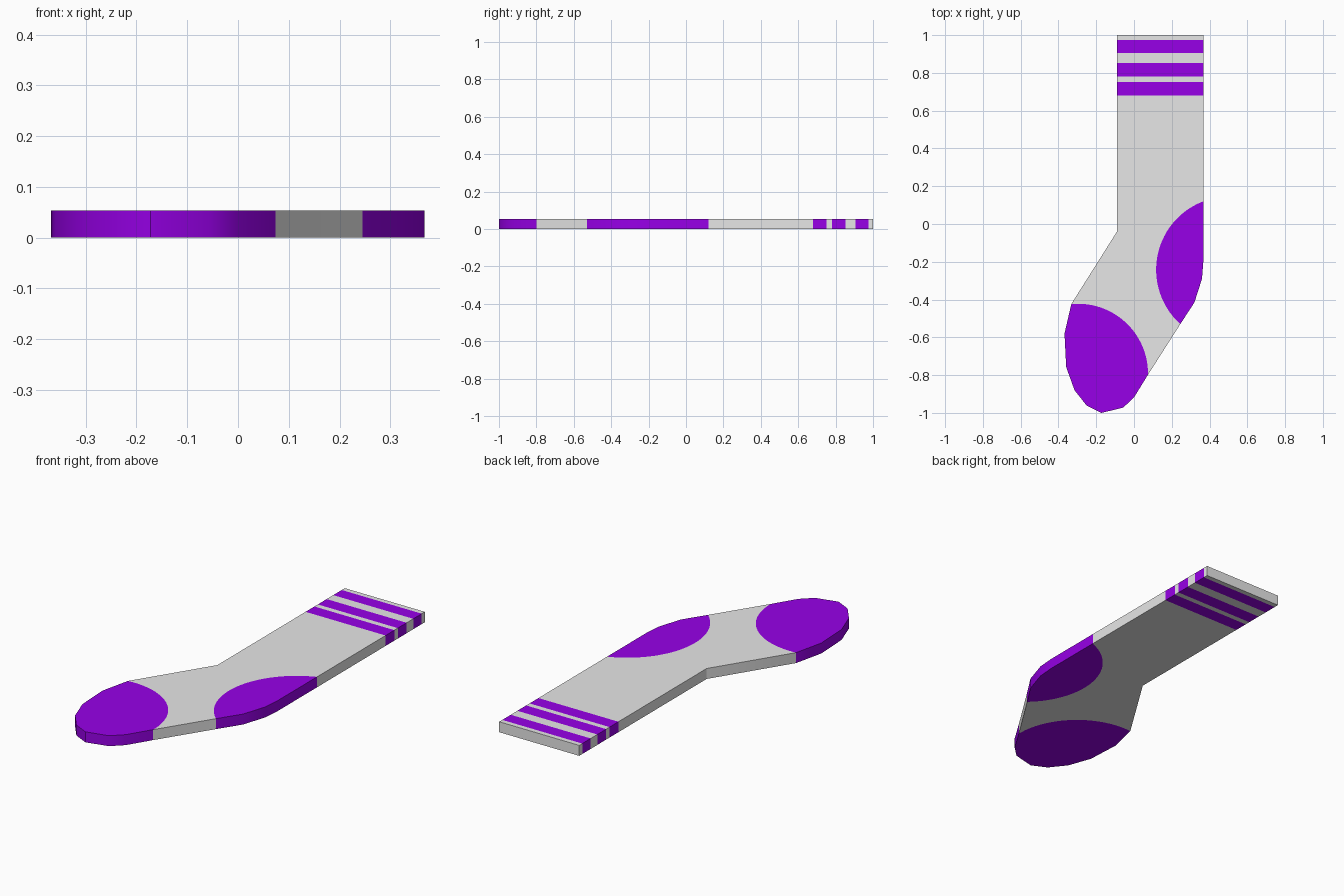
import bpy, bmesh, math

if "Cube" in bpy.data.objects:
    bpy.data.objects.remove(bpy.data.objects["Cube"])

HEIGHT = 0.054
GREY, PURPLE = 0, 1


def material(name, rgb):
    m = bpy.data.materials.new(name)
    m.diffuse_color = (*rgb, 1)
    m.use_nodes = True
    m.node_tree.nodes["Principled BSDF"].inputs["Base Color"].default_value = m.diffuse_color
    return m


def arc(start, end, centre, n=28):
    """Points from start to end around centre, the short way, exact at both ends."""
    a0, a1 = (math.atan2(p[1] - centre[1], p[0] - centre[0]) for p in (start, end))
    r0, r1 = math.dist(start, centre), math.dist(end, centre)
    d = (a1 - a0 + math.pi) % (2 * math.pi) - math.pi
    pts = [start]
    for i in range(1, n):
        t = i / n
        r = r0 + (r1 - r0) * t
        pts.append((centre[0] + r * math.cos(a0 + d * t),
                    centre[1] + r * math.sin(a0 + d * t)))
    return pts + [end]


LEFT, RIGHT = -0.09, 0.367

# Seams between the knit and the coloured toe and heel
toe_seam = arc((-0.332, -0.424), (0.074, -0.798), (-0.295, -0.793))
heel_seam = arc((0.245, -0.53), (RIGHT, 0.12), (0.505, -0.24))

# Flat outlines, counter-clockwise, each with its colour
toe_rim = [(0.0, -0.918), (-0.057, -0.972), (-0.172, -1.0), (-0.25, -0.962),
           (-0.315, -0.88), (-0.359, -0.757), (-0.368, -0.58)]
heel_rim = [(0.32, -0.415), (0.36, -0.29), (RIGHT, -0.2)]
regions = [
    ([(LEFT, 0.68), (LEFT, -0.04)] + toe_seam + heel_seam + [(RIGHT, 0.68)], GREY),
    (toe_seam[::-1] + toe_rim[::-1], PURPLE),
    (heel_seam[::-1] + heel_rim, PURPLE),
]

# Striped cuff
bands = [0.68, 0.752, 0.78, 0.852, 0.906, 0.975, 1.0]
for i, (y0, y1) in enumerate(zip(bands, bands[1:])):
    regions.append(([(LEFT, y0), (RIGHT, y0), (RIGHT, y1), (LEFT, y1)],
                    PURPLE if i % 2 == 0 else GREY))

# Build top and bottom caps with shared points, then side walls on the open rim
bm = bmesh.new()
cache = {}


def vert(p, z):
    key = (round(p[0], 5), round(p[1], 5), z)
    if key not in cache:
        cache[key] = bm.verts.new(key)
    return cache[key]


walls = {}
for pts, colour in regions:
    for z in (0.0, HEIGHT):
        bm.faces.new([vert(p, z) for p in pts]).material_index = colour
    for a, b in zip(pts, pts[1:] + pts[:1]):
        key = frozenset((vert(a, 0.0), vert(b, 0.0)))
        walls.setdefault(key, []).append((a, b, colour))
for users in walls.values():
    if len(users) == 1:
        a, b, colour = users[0]
        f = bm.faces.new([vert(a, 0.0), vert(b, 0.0), vert(b, HEIGHT), vert(a, HEIGHT)])
        f.material_index = colour
bmesh.ops.recalc_face_normals(bm, faces=bm.faces[:])
bmesh.ops.triangulate(bm, faces=[f for f in bm.faces if len(f.verts) > 4])

mesh = bpy.data.meshes.new("sock")
bm.to_mesh(mesh)
bm.free()
mesh.materials.append(material("light grey", (0.8, 0.8, 0.8)))
mesh.materials.append(material("purple", (0.31, 0.0, 0.8)))
sock = bpy.data.objects.new("sock", mesh)
bpy.context.collection.objects.link(sock)

# Rounded toe and heel rims shade smoothly, cap edges stay sharp
bpy.context.view_layer.objects.active = sock
sock.select_set(True)
bpy.ops.object.shade_smooth_by_angle(angle=math.radians(30))
